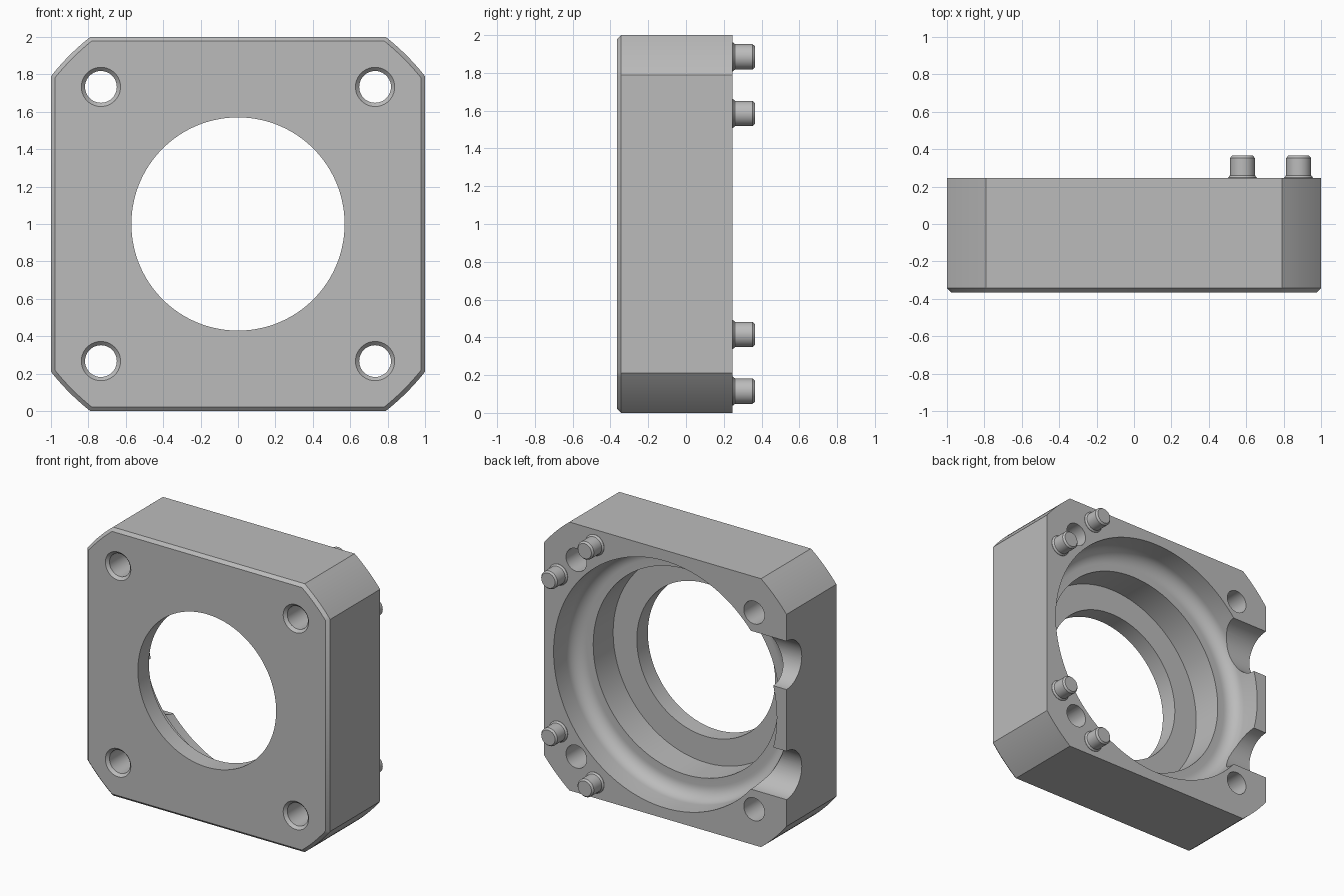
import bpy, bmesh
from math import sin, cos, acos, pi, radians, hypot

cube = bpy.data.objects.get("Cube")
if cube:
    bpy.data.objects.remove(cube, do_unlink=True)

# One plain metal grey
grey = bpy.data.materials.new("machined_grey")
grey.use_nodes = True
colour = (0.5, 0.5, 0.5, 1)
grey.diffuse_color = colour
grey.node_tree.nodes["Principled BSDF"].inputs["Base Color"].default_value = colour


def loft(name, rings):
    """Skin a list of point rings and cap both ends."""
    bm = bmesh.new()
    loops = [[bm.verts.new(p) for p in ring] for ring in rings]
    for a, b in zip(loops, loops[1:]):
        for i in range(len(a)):
            bm.faces.new((a[i - 1], a[i], b[i], b[i - 1]))
    bm.faces.new(loops[0])
    bm.faces.new(loops[-1])
    bmesh.ops.recalc_face_normals(bm, faces=bm.faces)
    mesh = bpy.data.meshes.new(name)
    bm.to_mesh(mesh)
    bm.free()
    mesh.materials.append(grey)
    ob = bpy.data.objects.new(name, mesh)
    bpy.context.collection.objects.link(ob)
    return ob


def lathe(name, profile, x, z, n):
    """Turn (radius, y) pairs about an axis along y."""
    turn = [2 * pi * i / n for i in range(n)]
    return loft(name, [[(x + r * cos(t), y, z + r * sin(t)) for t in turn]
                       for r, y in profile])


def activate(ob):
    bpy.ops.object.select_all(action='DESELECT')
    ob.select_set(True)
    bpy.context.view_layer.objects.active = ob


def cut(ob, cutter):
    cutter.hide_render = True
    mod = ob.modifiers.new("cut", 'BOOLEAN')
    mod.operation = 'DIFFERENCE'
    mod.solver = 'EXACT'
    mod.object = cutter
    activate(ob)
    bpy.ops.object.modifier_apply(modifier=mod.name)
    bpy.data.objects.remove(cutter, do_unlink=True)


def smooth(ob):
    activate(ob)
    bpy.ops.object.shade_smooth_by_angle(angle=radians(28))


FRONT, BACK = -0.365, 0.245


# Square block outline with corners turned to a large radius
def outline(y, inset, steps=10):
    half, radius = 1 - inset, hypot(1, 0.79) - inset
    start = acos(half / radius)
    sweep = pi / 2 - 2 * start
    angles = [q * pi / 2 + start + sweep * i / steps
              for q in range(4) for i in range(steps + 1)]
    return [(radius * cos(a), y, 1 + radius * sin(a)) for a in angles]


housing = loft("housing", [outline(FRONT, 0.022), outline(FRONT + 0.022, 0),
                           outline(BACK, 0)])

# Stepped bore: wide filleted pocket, middle step, through bore
FLOOR, STEP, FILLET = 0.0, -0.235, 0.1
fillet = [(0.82 + FILLET * cos(a), FLOOR + FILLET - FILLET * sin(a))
          for a in (i * pi / 20 for i in range(11))]
bore = [(0.92, BACK + 0.1)] + fillet + [
    (0.765, FLOOR), (0.765, STEP), (0.57, STEP), (0.57, FRONT - 0.1)]
cut(housing, lathe("bore_cutter", bore, 0, 1, 128))

# Countersunk corner holes
for sx in (-1, 1):
    for sz in (-1, 1):
        hole = [(0.125, FRONT - 0.02), (0.085, FRONT + 0.02), (0.085, BACK + 0.1)]
        cut(housing, lathe("hole_cutter", hole, 0.733 * sx, 1 + 0.733 * sz, 40))

# Two half-round side notches breaking into the pocket
for sz in (-1, 1):
    turn = [2 * pi * i / 64 for i in range(64)]
    cut(housing, loft("notch_cutter", [
        [(x, BACK + 0.18 * cos(t), 1 + 0.41 * sz + 0.18 * sin(t)) for t in turn]
        for x in (-1.1, -0.6)]))
smooth(housing)

# Locating pins beside the two left holes
pin = [(0.077, BACK - 0.01), (0.077, BACK + 0.003), (0.067, BACK + 0.015),
       (0.067, 0.352), (0.056, 0.365)]
for label, sz in (("lower", -1), ("upper", 1)):
    for side, x, dz in (("inner", 0.58, 0.885), ("outer", 0.88, 0.585)):
        smooth(lathe(f"{label}_{side}_pin", pin, x, 1 + sz * dz, 40))
